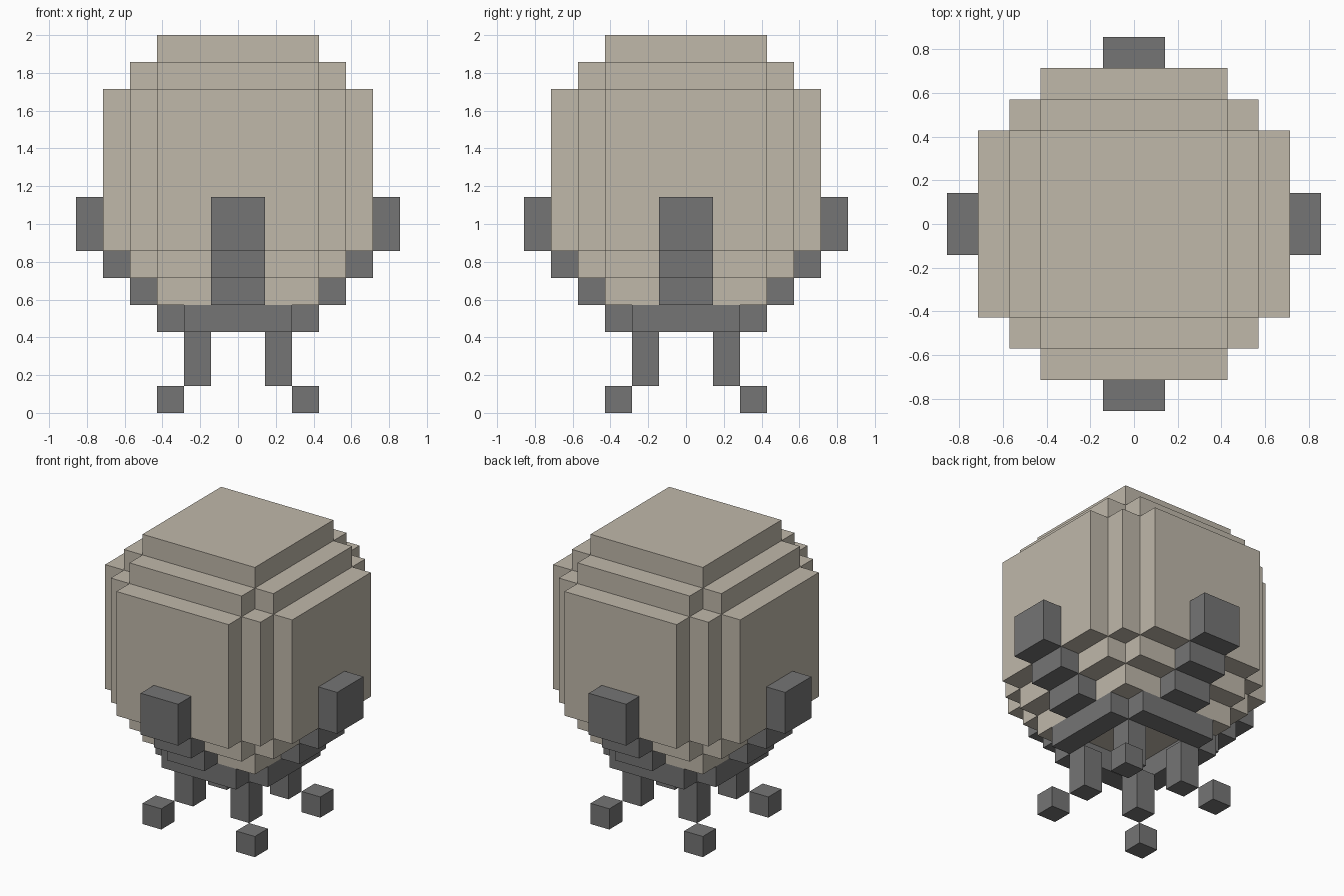
import bpy
import bmesh
from mathutils import Matrix

cube = bpy.data.objects.get("Cube")
if cube:
    bpy.data.objects.remove(cube, do_unlink=True)

U = 1 / 7  # one block


def make_material(name, rgb):
    mat = bpy.data.materials.new(name)
    mat.use_nodes = True
    color = (*rgb, 1.0)
    mat.diffuse_color = color
    mat.node_tree.nodes["Principled BSDF"].inputs["Base Color"].default_value = color
    return mat


beige = make_material("warm_beige", (0.525, 0.479, 0.402))
grey = make_material("dark_grey", (0.178, 0.178, 0.178))


def finish(name, bm, mat):
    bmesh.ops.recalc_face_normals(bm, faces=bm.faces)
    bmesh.ops.scale(bm, vec=(U, U, U), verts=bm.verts)
    mesh = bpy.data.meshes.new(name)
    bm.to_mesh(mesh)
    bm.free()
    mesh.materials.append(mat)
    obj = bpy.data.objects.new(name, mesh)
    bpy.context.collection.objects.link(obj)
    return obj


def layer(name, quarter, z0, z1):
    """Extrude an outline given by its corners in one quadrant, turned four times."""
    bm = bmesh.new()
    points = list(quarter)
    for _ in range(3):
        quarter = [(-y, x) for x, y in quarter]
        points += quarter
    face = bm.faces.new([bm.verts.new((x, y, z0)) for x, y in points])
    result = bmesh.ops.extrude_face_region(bm, geom=[face], use_keep_orig=True)
    top = [v for v in result["geom"] if isinstance(v, bmesh.types.BMVert)]
    bmesh.ops.translate(bm, vec=(0, 0, z1 - z0), verts=top)
    return finish(name, bm, beige)


def box(name, low, high, turns):
    """Add a grey box, turned about z by a number of quarter turns."""
    bm = bmesh.new()
    bmesh.ops.create_cube(bm, size=1)
    size = [h - l for l, h in zip(low, high)]
    center = [(h + l) / 2 for l, h in zip(low, high)]
    bmesh.ops.scale(bm, vec=size, verts=bm.verts)
    bmesh.ops.translate(bm, vec=center, verts=bm.verts)
    turn = Matrix.Rotation(turns * 1.5707963, 4, "Z")
    bmesh.ops.transform(bm, matrix=turn, verts=bm.verts)
    return finish(name, bm, grey)


# Stepped round body
square = [(3, 3)]
cross = [(4, 3), (3, 3), (3, 4)]
stepped = [(5, 3), (4, 3), (4, 4), (3, 4), (3, 5)]
layer("body_base", square, 4, 5)
layer("body_lower_step", cross, 5, 6)
layer("body_middle", stepped, 6, 12)
layer("body_upper_step", cross, 12, 13)
layer("body_cap", square, 13, 14)

# Support frame, repeated on all four sides
for i, side in enumerate(("left", "back", "right", "front")):
    box(f"{side}_ring_bar", (2, -2, 3), (3, 2, 4), i)
    box(f"{side}_lower_bracket", (3, -1, 4), (4, 1, 5), i)
    box(f"{side}_middle_bracket", (4, -1, 5), (5, 1, 6), i)
    box(f"{side}_upper_bracket", (5, -1, 6), (6, 1, 8), i)

# Legs and feet, one at each corner
for i, corner in enumerate(("back_left", "back_right", "front_right", "front_left")):
    box(f"{corner}_leg", (1, 1, 1), (2, 2, 3), i)
    box(f"{corner}_foot", (2, 2, 0), (3, 3, 1), i)
